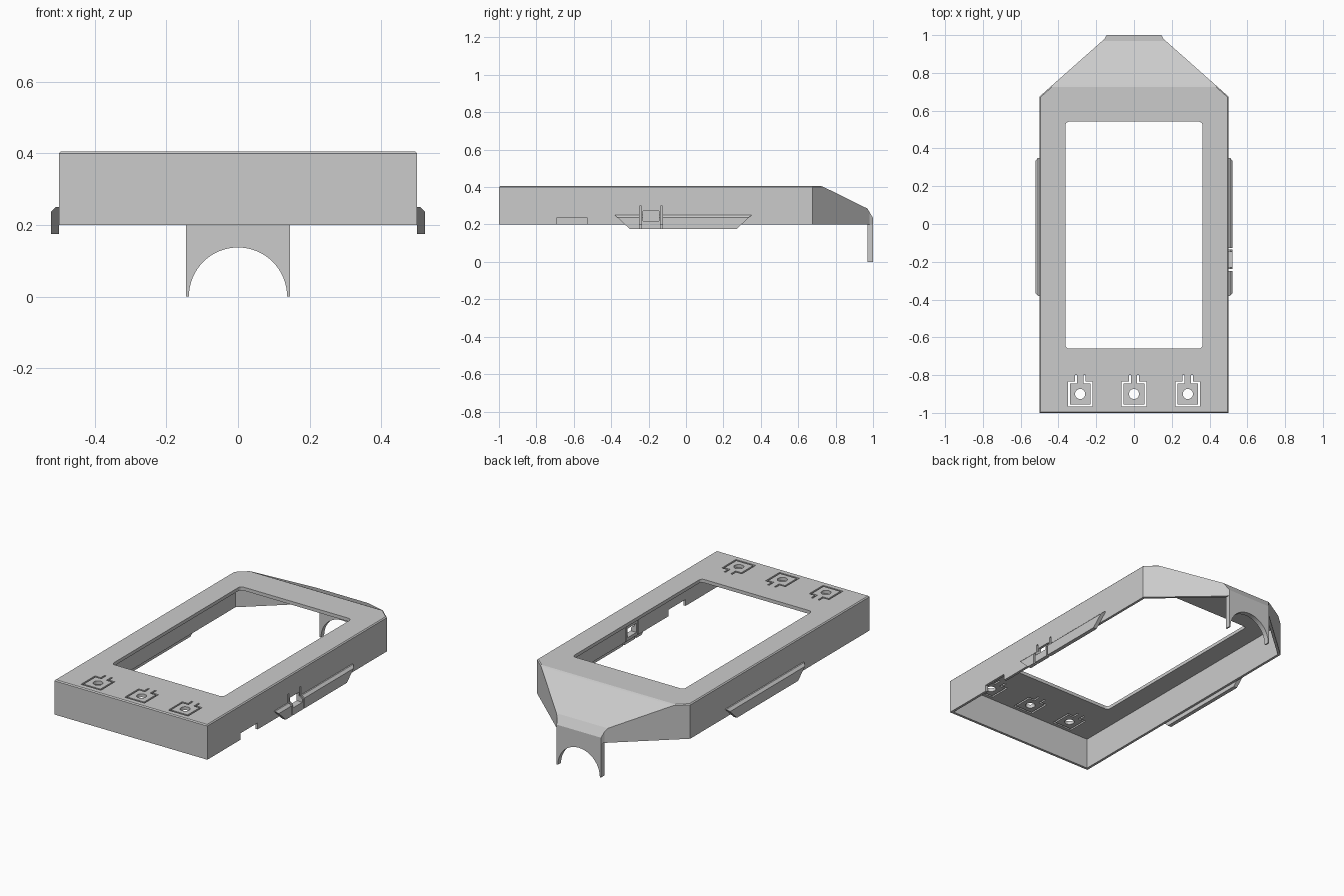
import bpy, bmesh, math
from mathutils import Vector

if "Cube" in bpy.data.objects:
    bpy.data.objects.remove(bpy.data.objects["Cube"], do_unlink=True)

grey = bpy.data.materials.new("plain_grey")
grey.use_nodes = True
tone = (0.6, 0.6, 0.6, 1)
grey.diffuse_color = tone
grey.node_tree.nodes["Principled BSDF"].inputs["Base Color"].default_value = tone

TOP, RIM = 0.405, 0.2


def make(name, bm):
    bmesh.ops.recalc_face_normals(bm, faces=bm.faces)
    mesh = bpy.data.meshes.new(name)
    bm.to_mesh(mesh)
    bm.free()
    mesh.materials.append(grey)
    ob = bpy.data.objects.new(name, mesh)
    bpy.context.collection.objects.link(ob)
    return ob


def prism(points, lo, hi, axis="z"):
    """Extrude a flat outline along one axis."""
    place = {"x": lambda a, b, c: (c, a, b),
             "y": lambda a, b, c: (a, c, b),
             "z": lambda a, b, c: (a, b, c)}[axis]
    bm = bmesh.new()
    face = bm.faces.new([bm.verts.new(place(a, b, lo)) for a, b in points])
    out = bmesh.ops.extrude_face_region(bm, geom=[face])
    verts = [v for v in out["geom"] if isinstance(v, bmesh.types.BMVert)]
    bmesh.ops.translate(bm, verts=verts, vec=Vector(place(0, 0, hi - lo)))
    return bm


def mirrored(half):
    """Close a right-hand outline with its mirror image."""
    return half + [(-x, y) for x, y in reversed(half)]


def rect(x0, x1, y0, y1):
    return [(x0, y0), (x1, y0), (x1, y1), (x0, y1)]


def combine(target, tool, operation):
    mod = target.modifiers.new(operation, "BOOLEAN")
    mod.operation, mod.object, mod.solver = operation, tool, "EXACT"
    bpy.context.view_layer.objects.active = target
    bpy.ops.object.modifier_apply(modifier=mod.name)
    bpy.data.objects.remove(tool, do_unlink=True)


def case_solid(half, lo, hi, drop):
    """Prism with the sloping nose planed off at the back."""
    bm = prism(mirrored(half), lo, hi)
    for (y0, z0), (y1, z1) in (((0.73, TOP), (0.97, 0.285)),
                               ((0.97, 0.285), (1.0, 0.235))):
        normal = Vector((0, z0 - z1, y1 - y0)).normalized()
        point = Vector((0, y0, z0)) - normal * drop
        cut = bmesh.ops.bisect_plane(bm, geom=bm.verts[:] + bm.edges[:] + bm.faces[:],
                                     plane_co=point, plane_no=normal, clear_outer=True)
        edges = [e for e in cut["geom_cut"] if isinstance(e, bmesh.types.BMEdge)]
        bmesh.ops.contextual_create(bm, geom=edges)
    return bm


# Outer shell with softened top edges
bm = case_solid([(0.5, -1), (0.5, 0.675), (0.155, 0.981), (0.145, 1)], RIM, TOP, 0)
bmesh.ops.recalc_face_normals(bm, faces=bm.faces)
top_edges = [e for e in bm.edges if all(v.co.z > TOP - 0.001 for v in e.verts)]
bmesh.ops.bevel(bm, geom=top_edges, offset=0.006, segments=1, affect="EDGES")
case = make("case", bm)

# Hollow interior, open below
combine(case, make("hollow", case_solid(
    [(0.485, -0.985), (0.485, 0.668), (0.144, 0.97)], 0.1, TOP - 0.02, 0.018)), "DIFFERENCE")

# Back tab with a half-round cutout
arch = [(0.137 * math.cos(a), 0.137 * math.sin(a))
        for a in (math.pi * i / 32 for i in range(33))]
tab_outline = [(0.145, 0), (0.145, RIM + 0.01), (-0.145, RIM + 0.01), (-0.145, 0)] + arch[::-1]
combine(case, make("back_tab", prism(tab_outline, 0.97, 1.0, "y")), "UNION")

# Screen opening with rounded corners
r = 0.02
opening = []
for k, (cx, cy) in enumerate(((0.343, 0.522), (-0.343, 0.522), (-0.343, -0.64), (0.343, -0.64))):
    for i in range(5):
        a = math.pi / 2 * (k + i / 4)
        opening.append((cx + r * math.cos(a), cy + r * math.sin(a)))
combine(case, make("screen_opening", prism(opening, 0.3, 0.5)), "DIFFERENCE")

# Three spring buttons: slit around each one and a round hole
slit = mirrored([(0.017, -0.80), (0.017, -0.845), (0.055, -0.845), (0.055, -0.955)])
slit = slit[::-1] + mirrored([(0.027, -0.80), (0.027, -0.835), (0.065, -0.835), (0.065, -0.965)])
for x in (-0.285, 0, 0.285):
    combine(case, make("slit", prism([(x + a, b) for a, b in slit], 0.3, 0.5)), "DIFFERENCE")
    hole = [(x + 0.027 * math.cos(i * math.pi / 12), -0.9 + 0.027 * math.sin(i * math.pi / 12))
            for i in range(24)]
    combine(case, make("hole", prism(hole, 0.3, 0.5)), "DIFFERENCE")


# Side clip rails: chamfered strip with slanted ends
def rail(side):
    bm = prism([(-0.38, 0.25), (-0.30, 0.175), (0.27, 0.175), (0.35, 0.25)], 0.499, 0.522, "x")
    bmesh.ops.recalc_face_normals(bm, faces=bm.faces)
    edge = [e for e in bm.edges if all(v.co.x > 0.52 and v.co.z > 0.24 for v in e.verts)]
    bmesh.ops.bevel(bm, geom=edge, offset=0.014, segments=1, affect="EDGES")
    for v in bm.verts:
        v.co.x *= side
    return make("left_rail" if side > 0 else "right_rail", bm)


left_rail, right_rail = rail(1), rail(-1)
combine(case, left_rail, "UNION")
combine(case, right_rail, "UNION")

# Left wall: latch slits, latch window and cable notch
for y0, y1, z0, z1 in ((-0.248, -0.238, 0.15, 0.30), (-0.136, -0.126, 0.15, 0.30),
                       (-0.23, -0.145, 0.219, 0.272), (-0.69, -0.53, 0.15, 0.238)):
    combine(case, make("wall_cut", prism(rect(y0, y1, z0, z1), 0.45, 0.55, "x")), "DIFFERENCE")
